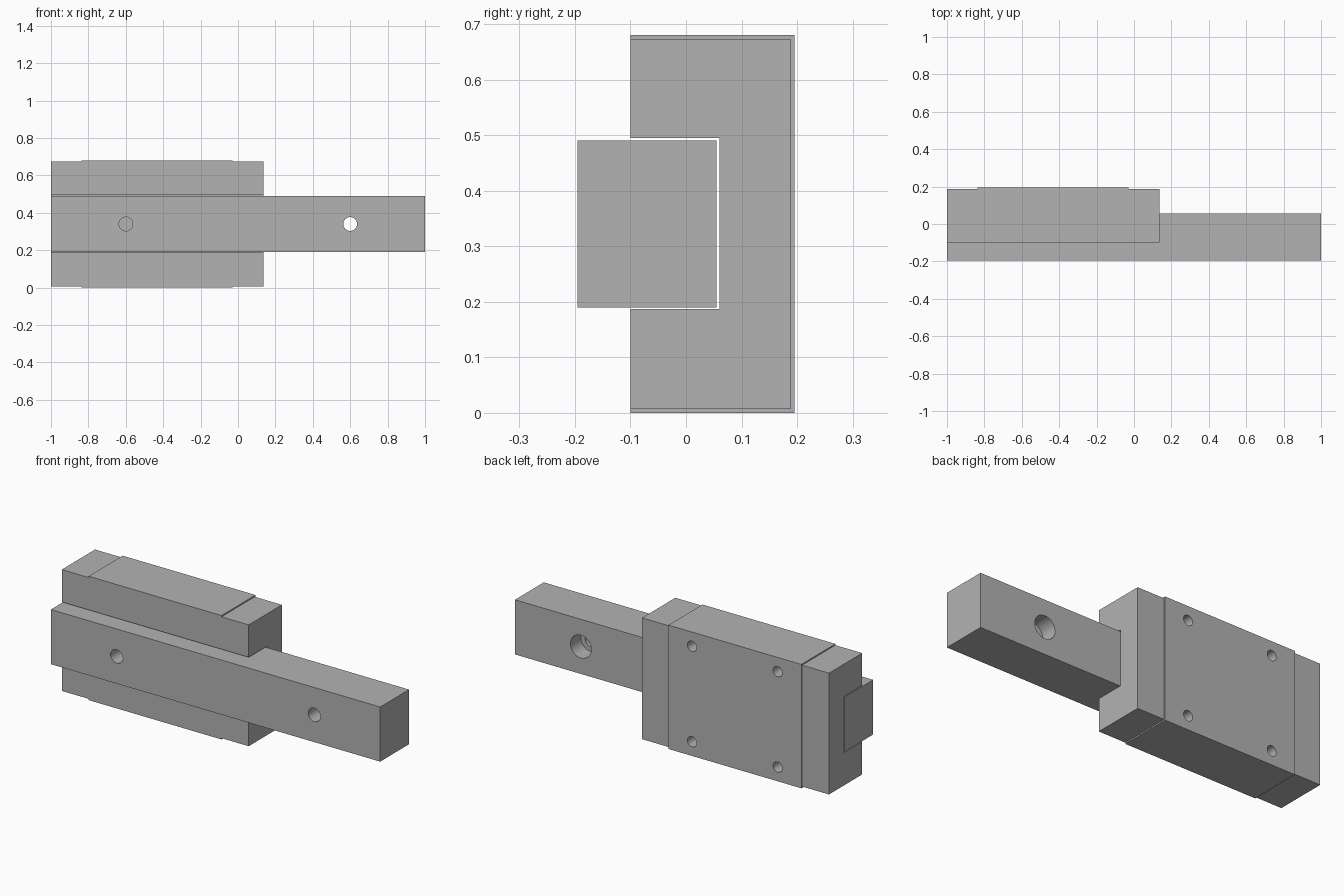
import bpy
import bmesh
import math
from mathutils import Matrix, Vector

cube = bpy.data.objects.get("Cube")
if cube:
    bpy.data.objects.remove(cube, do_unlink=True)

# Single plain metal colour
steel = bpy.data.materials.new("grey steel")
steel.use_nodes = True
GREY = (0.45, 0.45, 0.45, 1)
steel.diffuse_color = GREY
steel.node_tree.nodes["Principled BSDF"].inputs["Base Color"].default_value = GREY

FRONT, BACK, TOP = -0.195, 0.195, 0.68
MID = TOP / 2


def add_object(name, bm):
    bmesh.ops.recalc_face_normals(bm, faces=bm.faces)
    mesh = bpy.data.meshes.new(name)
    bm.to_mesh(mesh)
    bm.free()
    mesh.materials.append(steel)
    obj = bpy.data.objects.new(name, mesh)
    bpy.context.collection.objects.link(obj)
    return obj


def extrude_x(name, profile, x0, x1):
    """Solid bar from a (y, z) outline."""
    bm = bmesh.new()
    face = bm.faces.new([bm.verts.new((x0, y, z)) for y, z in profile])
    new = bmesh.ops.extrude_face_region(bm, geom=[face])["geom"]
    verts = [v for v in new if isinstance(v, bmesh.types.BMVert)]
    bmesh.ops.translate(bm, verts=verts, vec=(x1 - x0, 0, 0))
    return add_object(name, bm)


def drill(target, holes):
    """Cut round holes along y: (x, z, radius, y0, y1)."""
    for x, z, radius, y0, y1 in holes:
        bm = bmesh.new()
        place = Matrix.Translation(Vector((x, (y0 + y1) / 2, z)))
        bmesh.ops.create_cone(bm, cap_ends=True, segments=32, radius1=radius,
                              radius2=radius, depth=y1 - y0,
                              matrix=place @ Matrix.Rotation(math.pi / 2, 4, "X"))
        cutter = add_object("hole_cutter", bm)
        cutter.hide_render = True
        mod = target.modifiers.new("hole", "BOOLEAN")
        mod.operation = "DIFFERENCE"
        mod.solver = "EXACT"
        mod.object = cutter
        bpy.context.view_layer.objects.active = target
        bpy.ops.object.modifier_apply(modifier=mod.name)
        bpy.data.objects.remove(cutter, do_unlink=True)
    bpy.ops.object.select_all(action="DESELECT")
    target.select_set(True)
    bpy.context.view_layer.objects.active = target
    bpy.ops.object.shade_smooth_by_angle(angle=math.radians(30))


def channel_profile(inset):
    """U-shaped outline open to the front, shrunk at the outer sides."""
    low, high, back = inset, TOP - inset, BACK - inset
    slot_low, slot_high, slot_back = 0.187, 0.495, 0.06
    front = -0.1
    return [(front, low), (back, low), (back, high), (front, high),
            (front, slot_high), (slot_back, slot_high),
            (slot_back, slot_low), (front, slot_low)]


# Rail with counterbored through holes
rail_back = 0.055
rail = extrude_x("rail", [(FRONT, 0.19), (rail_back, 0.19),
                          (rail_back, 0.49), (FRONT, 0.49)], -1, 1)
rail_holes = []
for x in (-0.6, 0.6):
    rail_holes.append((x, MID, 0.037, FRONT - 0.1, rail_back + 0.1))
    rail_holes.append((x, MID, 0.063, rail_back - 0.09, rail_back + 0.1))
drill(rail, rail_holes)

# Carriage body with four blind mounting holes
body = extrude_x("carriage_body", channel_profile(0), -0.837, -0.03)
drill(body, [(-0.433 + sx * 0.26, MID + sz * 0.262, 0.028, BACK - 0.12, BACK + 0.1)
             for sx in (-1, 1) for sz in (-1, 1)])

# Slightly smaller end caps
extrude_x("right_end_cap", channel_profile(0.007), -1, -0.837)
extrude_x("left_end_cap", channel_profile(0.007), -0.03, 0.135)
